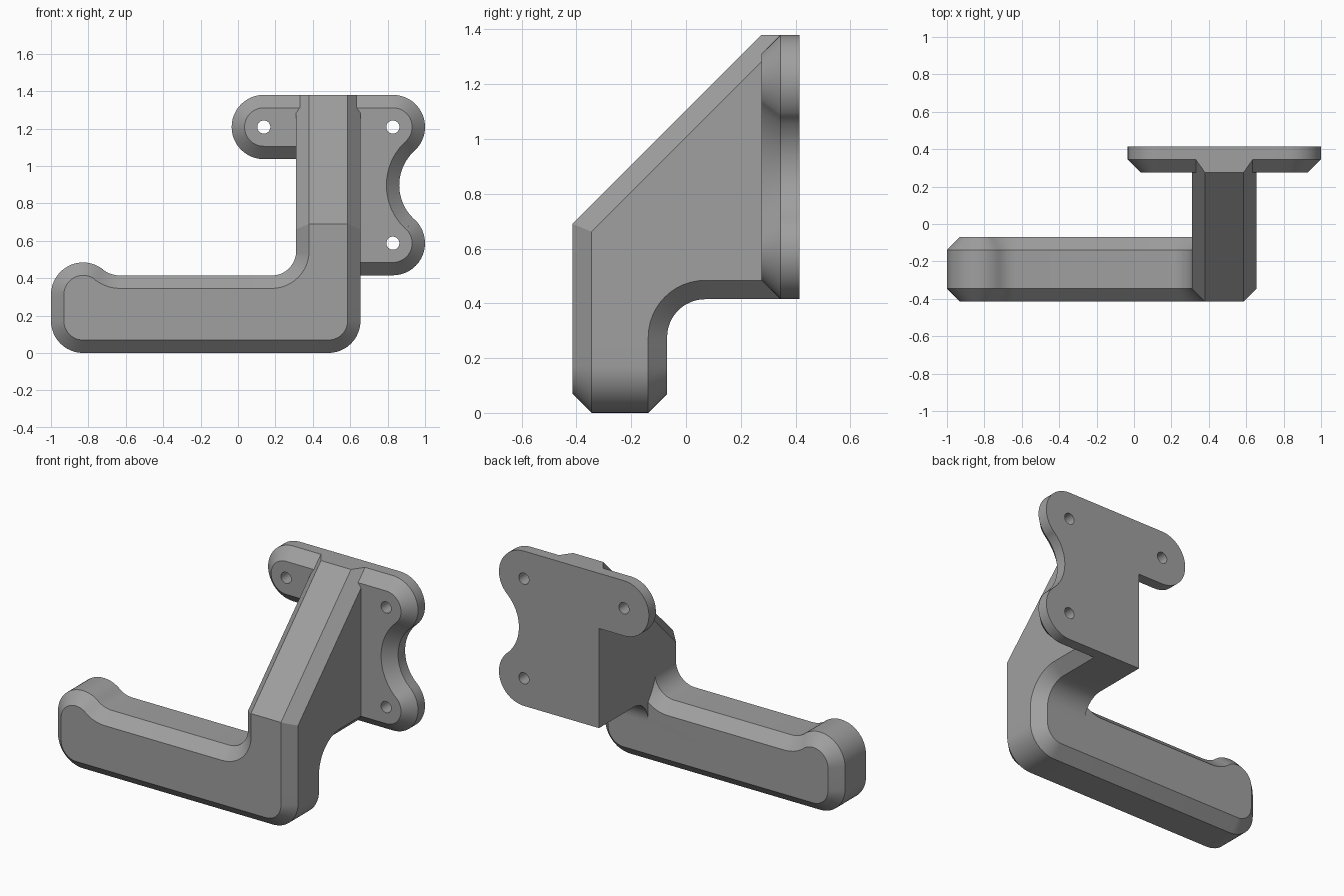
import bpy, bmesh, math

if "Cube" in bpy.data.objects:
    bpy.data.objects.remove(bpy.data.objects["Cube"])

C = 0.069  # chamfer size

grey = bpy.data.materials.new("plain grey")
grey.diffuse_color = (0.35, 0.35, 0.35, 1)
grey.use_nodes = True
grey.node_tree.nodes["Principled BSDF"].inputs["Base Color"].default_value = grey.diffuse_color


def arc(cx, cy, r, a0, a1):
    n = max(3, int(abs(a1 - a0) / 7.5))
    angles = [math.radians(a0 + (a1 - a0) * i / n) for i in range(n + 1)]
    return [(cx + r * math.cos(a), cy + r * math.sin(a)) for a in angles]


def outline(items, d):
    """Inset outline: 5 values = arc (negative radius is concave), 4 = corner with inset direction."""
    pts = []
    for it in items:
        if len(it) == 5:
            cx, cz, r, a0, a1 = it
            pts += arc(cx, cz, abs(r - d), a0, a1)
        else:
            x, z, dx, dz = it
            pts.append((x + dx * d, z + dz * d))
    return pts


def loft(name, sections):
    bm = bmesh.new()
    rings = [[bm.verts.new(p) for p in s] for s in sections]
    n = len(rings[0])
    for a, b in zip(rings, rings[1:]):
        for i in range(n):
            j = (i + 1) % n
            bm.faces.new((a[i], a[j], b[j], b[i]))
    bm.faces.new(rings[0][::-1])
    bm.faces.new(rings[-1])
    bmesh.ops.recalc_face_normals(bm, faces=bm.faces)
    mesh = bpy.data.meshes.new(name)
    bm.to_mesh(mesh)
    bm.free()
    mesh.materials.append(grey)
    ob = bpy.data.objects.new(name, mesh)
    bpy.context.collection.objects.link(ob)
    return ob


def loft_y(name, items, steps):
    return loft(name, [[(x, y, z) for x, z in outline(items, d)] for y, d in steps])


def combine(target, other, operation):
    bpy.context.view_layer.objects.active = target
    mod = target.modifiers.new("combine", 'BOOLEAN')
    mod.operation = operation
    mod.solver = 'EXACT'
    mod.object = other
    bpy.ops.object.modifier_apply(modifier=mod.name)
    bpy.data.objects.remove(other)


# Hook arm with raised rounded tip, chamfered front and back
arm_items = [
    (0.483, 0.172, 0.172, -90, 0),
    (0.655, 0.57, -1, 0),
    (0.31, 0.57, 1, 0),
    (0.18, 0.545, -0.131, 0, -90),
    (-0.63, 0.564, -0.15, -90, -128.7),
    (-0.828, 0.312, 0.172, 51.3, 180),
    (-0.828, 0.172, 0.172, 180, 270),
]
hook = loft_y("hook_bracket", arm_items,
              [(-0.414, C), (-0.345, 0), (-0.138, 0), (-0.069, C)])


# Sloped support between arm and wall plate
def support_ring(x, f, u):
    pts = [(-0.414 + f, 0.25), (-0.414 + f, 0.69 - 0.4142 * f),
           (0.276 + 1.4142 * f, 1.38), (0.414, 1.38), (0.414, 0.415 + u)]
    pts += arc(0.07, 0.276, 0.139 + u, 90, 180)
    pts.append((-0.069 - u, 0.25))
    return [(x, y, z) for y, z in pts]


support = loft("support", [support_ring(0.31, C, 0), support_ring(0.379, 0, 0),
                           support_ring(0.586, 0, 0), support_ring(0.655, C, C)])

# Wall plate with three lobes, chamfered on the front
plate_items = [
    (0.31, 0.415, 1, 1),
    (0.828, 0.587, 0.172, -90, 47.7),
    (1.11, 0.897, -0.248, 227.7, 132.3),
    (0.828, 1.208, 0.172, -47.7, 90),
    (0.138, 1.208, 0.172, 90, 270),
    (0.31, 1.036, 1, 1),
]
plate = loft_y("wall_plate", plate_items, [(0.276, C), (0.345, 0), (0.414, 0)])

combine(hook, support, 'UNION')
combine(hook, plate, 'UNION')

# Screw holes
for hx, hz in ((0.138, 1.208), (0.828, 1.208), (0.828, 0.587)):
    hole = loft("screw_hole", [[(x, y, z) for x, z in arc(hx, hz, 0.035, 0, 352.5)]
                               for y in (0.2, 0.5)])
    combine(hook, hole, 'DIFFERENCE')

bpy.ops.object.select_all(action='DESELECT')
hook.select_set(True)
bpy.context.view_layer.objects.active = hook
bpy.ops.object.shade_smooth_by_angle(angle=math.radians(25))
